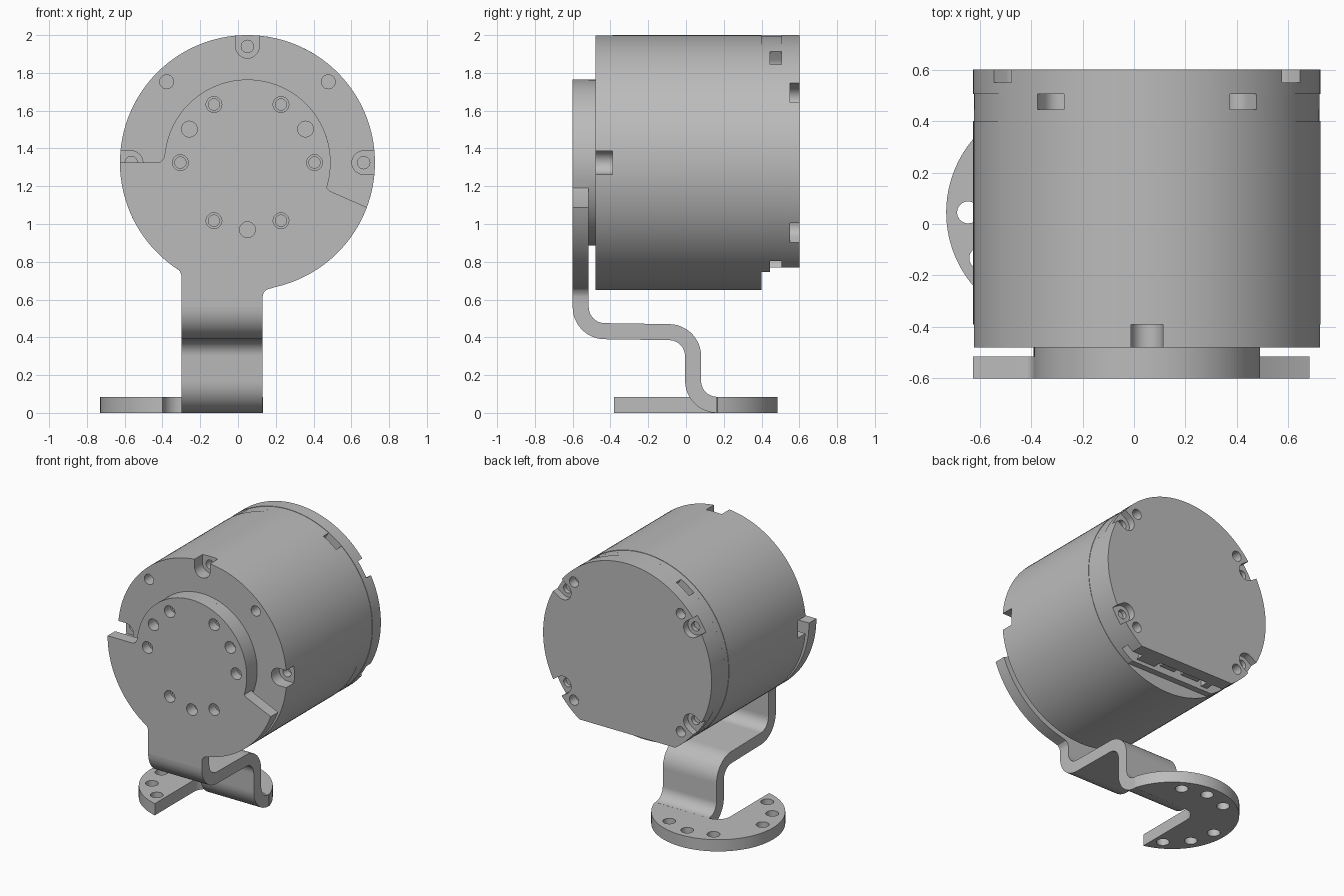
import bpy, bmesh
from math import sin, cos, radians, asin, degrees

cube = bpy.data.objects.get("Cube")
if cube:
    bpy.data.objects.remove(cube, do_unlink=True)

grey = bpy.data.materials.new("machined grey")
grey.use_nodes = True
colour = (0.5, 0.5, 0.5, 1)
grey.diffuse_color = colour
grey.node_tree.nodes["Principled BSDF"].inputs["Base Color"].default_value = colour

CX, CZ, R = 0.05, 1.325, 0.675      # motor axis and radius
HUB, BOLT, T = 0.44, 0.355, 0.085   # hub radius, bolt circle, sheet thickness
FX, FY = -0.29, 0.045               # foot disc centre


def arc(cx, cy, r, a0, a1, n=12):
    """Points along an arc, angles in degrees."""
    steps = [radians(a0 + (a1 - a0) * i / n) for i in range(n + 1)]
    return [(cx + r * cos(a), cy + r * sin(a)) for a in steps]


def circle(cx, cy, r, n=32):
    return arc(cx, cy, r, 0, 360, n)[:-1]


def polar(r, a, cx=CX, cy=CZ):
    return cx + r * cos(radians(a)), cy + r * sin(radians(a))


def prism(name, pts, axis, lo, hi):
    """Extrude a flat outline along one axis."""
    place = {"x": lambda u, v, w: (w, u, v),
             "y": lambda u, v, w: (u, w, v),
             "z": lambda u, v, w: (u, v, w)}[axis]
    bm = bmesh.new()
    face = bm.faces.new([bm.verts.new(place(u, v, lo)) for u, v in pts])
    ext = bmesh.ops.extrude_face_region(bm, geom=[face])
    for v in ext["geom"]:
        if isinstance(v, bmesh.types.BMVert):
            v.co["xyz".index(axis)] = hi
    bmesh.ops.recalc_face_normals(bm, faces=bm.faces)
    mesh = bpy.data.meshes.new(name)
    bm.to_mesh(mesh)
    bm.free()
    mesh.materials.append(grey)
    obj = bpy.data.objects.new(name, mesh)
    bpy.context.collection.objects.link(obj)
    return obj


def select(obj):
    bpy.ops.object.select_all(action="DESELECT")
    obj.select_set(True)
    bpy.context.view_layer.objects.active = obj


def cut(obj, cutters):
    """Subtract each cutter, then discard it."""
    for c in cutters:
        c.hide_render = True
        select(obj)
        mod = obj.modifiers.new("cut", "BOOLEAN")
        mod.operation, mod.solver, mod.object = "DIFFERENCE", "EXACT", c
        bpy.ops.object.modifier_apply(modifier=mod.name)
        bpy.data.objects.remove(c, do_unlink=True)


def finish(obj):
    select(obj)
    bpy.ops.object.shade_smooth_by_angle(angle=radians(30))


def hole(r, a, size, lo, hi):
    return prism("hole_cutter", circle(*polar(r, a), size, 20), "y", lo, hi)


def slot(a, lo, hi):
    """Round-ended pocket opening through the rim."""
    c = polar(0.615, a)
    pts = arc(*c, 0.062, a + 90, a + 270)
    pts += [polar(0.15, a, *p) for p in (pts[-1], pts[0])]
    return prism("slot_cutter", pts, "y", lo, hi)


def flat_disc(name, r, flat_z, lo, hi):
    """Disc with a flat along its bottom."""
    a = degrees(asin((CZ - flat_z) / r))
    return prism(name, arc(CX, CZ, r, -a, 180 + a, 96), "y", lo, hi)


# Motor housing with rim pockets and threaded holes on its front
housing = prism("motor_housing", circle(CX, CZ, R, 128), "y", -0.48, 0.40)
cutters = []
for a in (0, 90, 180):
    cutters += [slot(a, -0.55, -0.39), hole(0.615, a, 0.033, -0.45, -0.33)]
cutters += [hole(0.605, a, 0.037, -0.55, -0.40) for a in (45, 135, 225, 315)]
cut(housing, cutters)
finish(housing)

# Rear ring in two tiers, and back cap
ring = flat_disc("rear_ring", 0.672, 0.745, 0.40, 0.445)
finish(ring)
tier = flat_disc("rear_spacer", 0.672, 0.77, 0.445, 0.505)
cutters = [slot(a, 0.44, 0.51) for a in (56, 124, 236, 304)]
cutters.append(prism("port_cutter", [(-0.2, 0.7), (0.2, 0.7), (0.2, 0.84), (-0.2, 0.84)],
                     "y", 0.44, 0.51))
cut(tier, cutters)
finish(tier)

cap = flat_disc("back_cap", R, 0.77, 0.505, 0.60)
cutters = []
for a in (33.5, 146.5, 213.5, 326.5):
    cutters += [slot(a, 0.55, 0.65), hole(0.615, a, 0.033, 0.52, 0.58)]
cutters += [hole(0.605, a, 0.037, 0.53, 0.65) for a in (45, 135, 225, 315)]
cut(cap, cutters)
finish(cap)

# Small connectors inside the port
for i, (x0, x1) in enumerate([(-0.16, -0.02), (0.04, 0.16)]):
    prism(f"port_connector_{i + 1}", [(x0, 0.785), (x1, 0.785), (x1, 0.845), (x0, 0.845)],
          "y", 0.455, 0.495)

# Hub between the housing and the bracket
hub = prism("front_hub", circle(CX, CZ, HUB, 96), "y", -0.515, -0.48)
cut(hub, [hole(BOLT, a, 0.03, -0.53, -0.49) for a in range(0, 360, 60)])
finish(hub)

# Bracket face plate: wide lower disc, narrow upper disc, neck
outline = [(-0.30, 0.56), (-0.30, 0.73), (-0.31, 0.755)]
outline += arc(CX, CZ, R, 235, 180, 24)
outline += arc(-0.43, CZ + 0.04, 0.04, 270, 350, 6)
outline += arc(CX, CZ, HUB, 173, -16, 64)
outline += [(0.47, 1.19), (0.485, 1.175)]
outline += arc(CX, CZ, R, -20.5, -77, 24)
outline += [(0.15, 0.652), (0.135, 0.635), (0.13, 0.615), (0.13, 0.56)]
plate = prism("bracket_plate", outline, "y", -0.60, -0.515)
cutters = [hole(BOLT, a, 0.042, -0.65, -0.53) for a in range(0, 360, 60)]
cutters += [hole(BOLT, a, 0.03, -0.54, -0.50) for a in range(0, 360, 60)]
cutters += [hole(BOLT, a, 0.042, -0.65, -0.50) for a in (30, 150, 270)]
cut(plate, cutters)
finish(plate)

# Bent strip: three quarter bends from plate to foot
r0, r1 = T, 2 * T
front = arc(-0.43, 0.56, r1, 180, 270) + arc(-0.09, 0.30, r0, 90, 0) \
    + arc(0.165, 0.17, r1, 180, 270)
back = arc(-0.43, 0.56, r0, 180, 270) + arc(-0.09, 0.30, r1, 90, 0) \
    + arc(0.165, 0.17, r0, 180, 270)
strip = prism("bracket_strip", front + back[::-1], "x", -0.30, 0.13)
finish(strip)

# Foot: hooked part of a disc with mounting holes
outline = arc(FX, FY, HUB, 255.5, 16, 72) + arc(-0.30, 0.065, 0.10, 90, 180)
foot = prism("bracket_foot", outline, "z", 0, T)
cut(foot, [prism("hole_cutter", circle(*polar(BOLT, a, FX, FY), 0.043, 20), "z", -0.1, 0.2)
           for a in (60, 90, 120, 180, 210, 240)])
finish(foot)
